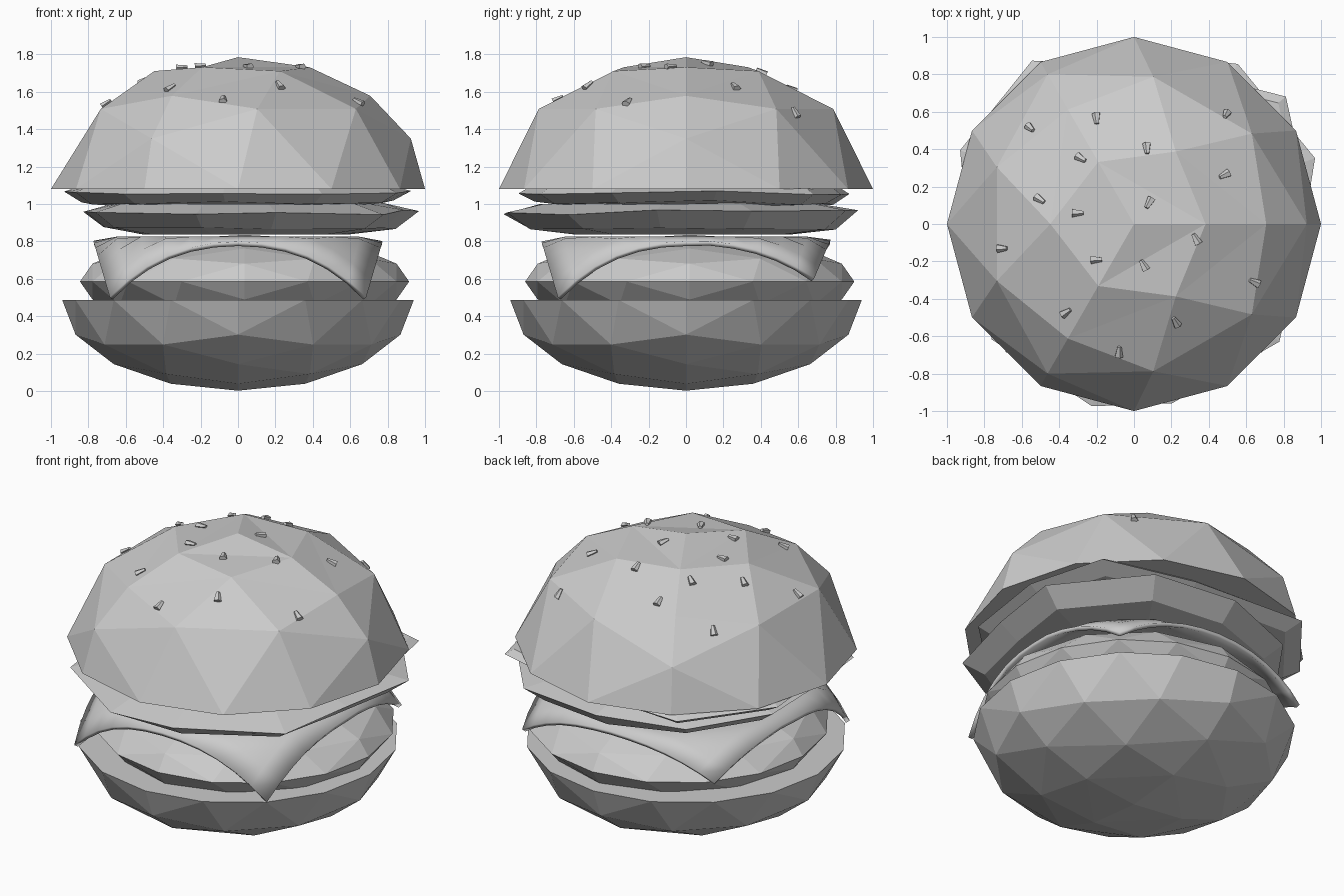
import bpy, bmesh, math, random
from math import cos, sin, pi, radians
from mathutils import Vector
from mathutils.bvhtree import BVHTree

random.seed(4)
if "Cube" in bpy.data.objects:
    bpy.data.objects.remove(bpy.data.objects["Cube"], do_unlink=True)

GREY = (0.6, 0.6, 0.6, 1)
grey = bpy.data.materials.new("plain grey")
grey.use_nodes = True
grey.diffuse_color = GREY
grey.node_tree.nodes["Principled BSDF"].inputs["Base Color"].default_value = GREY


def finish(name, bm):
    bmesh.ops.remove_doubles(bm, verts=bm.verts, dist=0.0005)
    bmesh.ops.recalc_face_normals(bm, faces=bm.faces)
    mesh = bpy.data.meshes.new(name)
    bm.to_mesh(mesh)
    bm.free()
    mesh.materials.append(grey)
    obj = bpy.data.objects.new(name, mesh)
    bpy.context.collection.objects.link(obj)
    return obj


def arc_point(a, b, t):
    w = a.angle(b)
    return (a * sin((1 - t) * w) + b * sin(t * w)) / sin(w)


def dome(bm, sides, radius, height, centre, steps=4):
    """Faceted half ellipsoid of spherical triangles; a negative height hangs down."""
    c = Vector(centre)
    scale = Vector((radius, radius, height))
    pole = Vector((0, 0, 1))
    for k in range(sides):
        a, b = (Vector((cos(t), sin(t), 0)) for t in (2 * pi * k / sides, 2 * pi * (k + 1) / sides))
        rows = [[pole]]
        for i in range(1, steps + 1):
            left, right = arc_point(pole, a, i / steps), arc_point(pole, b, i / steps)
            rows.append([arc_point(left, right, j / i) for j in range(i + 1)])
        grid = [[bm.verts.new(p * scale + c) for p in row] for row in rows]
        for i in range(steps):
            for j in range(i + 1):
                bm.faces.new((grid[i][j], grid[i + 1][j], grid[i + 1][j + 1]))
                if j < i:
                    bm.faces.new((grid[i][j], grid[i + 1][j + 1], grid[i][j + 1]))


def rim_cap(bm):
    bmesh.ops.remove_doubles(bm, verts=bm.verts, dist=0.0005)
    bmesh.ops.holes_fill(bm, edges=[e for e in bm.edges if e.is_boundary], sides=0)


# Top bun
bm = bmesh.new()
dome(bm, 3, 1.0, 0.705, (0, 0, 1.08))
rim_cap(bm)
bun_surface = BVHTree.FromBMesh(bm)
finish("top_bun", bm)

# Bottom bun
bm = bmesh.new()
dome(bm, 4, 0.94, -0.485, (0, 0, 0.487))
rim_cap(bm)
finish("bottom_bun", bm)

# Patty
bm = bmesh.new()
for h in (0.25, -0.25):
    dome(bm, 4, 0.88, h, (0.035, 0.02, 0.585))
finish("patty", bm)

# Cheese slice draped over the patty
bm = bmesh.new()
bmesh.ops.create_grid(bm, x_segments=12, y_segments=12, size=0.78)
for v in bm.verts:
    r = v.co.xy.length
    f = max(0, (r - 0.74) / 0.36) ** 1.15
    back = v.co.y > 0
    v.co.x *= 1 - 0.12 * f
    v.co.y *= 1 - 0.12 * f
    v.co.z = 0.825 - (0.22 if back and v.co.x > 0 else 0.2 if back else 0.32) * f
cheese = finish("cheese_slice", bm)
solid = cheese.modifiers.new("thickness", "SOLIDIFY")
solid.thickness = 0.025
solid.offset = -1
bpy.context.view_layer.objects.active = cheese
cheese.select_set(True)
bpy.ops.object.shade_smooth_by_angle(angle=radians(35))


# Lettuce leaves: ragged outline lofted through (scale, height, wobble) rings
def leaf(name, outline, rings):
    bm = bmesh.new()
    loops = []
    for s, z, wobble in rings:
        loops.append([bm.verts.new((r * s * cos(radians(a)), r * s * sin(radians(a)),
                                    z + random.uniform(-wobble, wobble)))
                      for a, r in outline])
    n = len(outline)
    for low, high in zip(loops, loops[1:]):
        for i in range(n):
            j = (i + 1) % n
            bm.faces.new((low[i], low[j], high[j], high[i]))
    bm.faces.new(loops[0][::-1])
    bm.faces.new(loops[-1])
    return finish(name, bm)


leaf("lower_lettuce",
     [(20, 1.03), (57, 1.02), (90, .92), (125, .9), (160, .88), (190, .83),
      (219, .98), (257, 1), (282, .98), (321, 1), (350, .9)],
     [(.62, .838, 0), (.87, .87, .008), (1, .955, .015), (.8, 1, .008)])
leaf("upper_lettuce",
     [(10, .94), (40, 1.06), (75, .86), (122, 1.03), (157, 1.01), (195, .9),
      (230, .95), (265, .9), (300, .9), (335, .94)],
     [(.65, .985, 0), (.9, 1.005, .015), (1, 1.06, .012), (.95, 1.082, 0)])

# Sesame seeds dropped onto the top bun
SEEDS = [(-.55, .51), (-.2, .56), (.07, .4), (-.28, .35), (.49, .58), (.48, .26),
         (-.5, .13), (-.3, .06), (.08, .11), (-.7, -.13), (-.2, -.19), (.05, -.22),
         (.33, -.08), (.64, -.31), (-.36, -.47), (.22, -.52), (-.08, -.68)]
for x, y in SEEDS:
    hit, normal, _, _ = bun_surface.ray_cast(Vector((x, y, 3)), Vector((0, 0, -1)))
    bm = bmesh.new()
    bmesh.ops.create_cone(bm, cap_ends=True, segments=5, radius1=0.024, radius2=0.012, depth=0.06)
    for v in bm.verts:
        v.co.x *= 0.75
    seed = finish("sesame_seed", bm)
    lie = normal.to_track_quat("X", "Z")
    seed.rotation_mode = "QUATERNION"
    seed.rotation_quaternion = lie
    seed.location = hit + normal * 0.008
